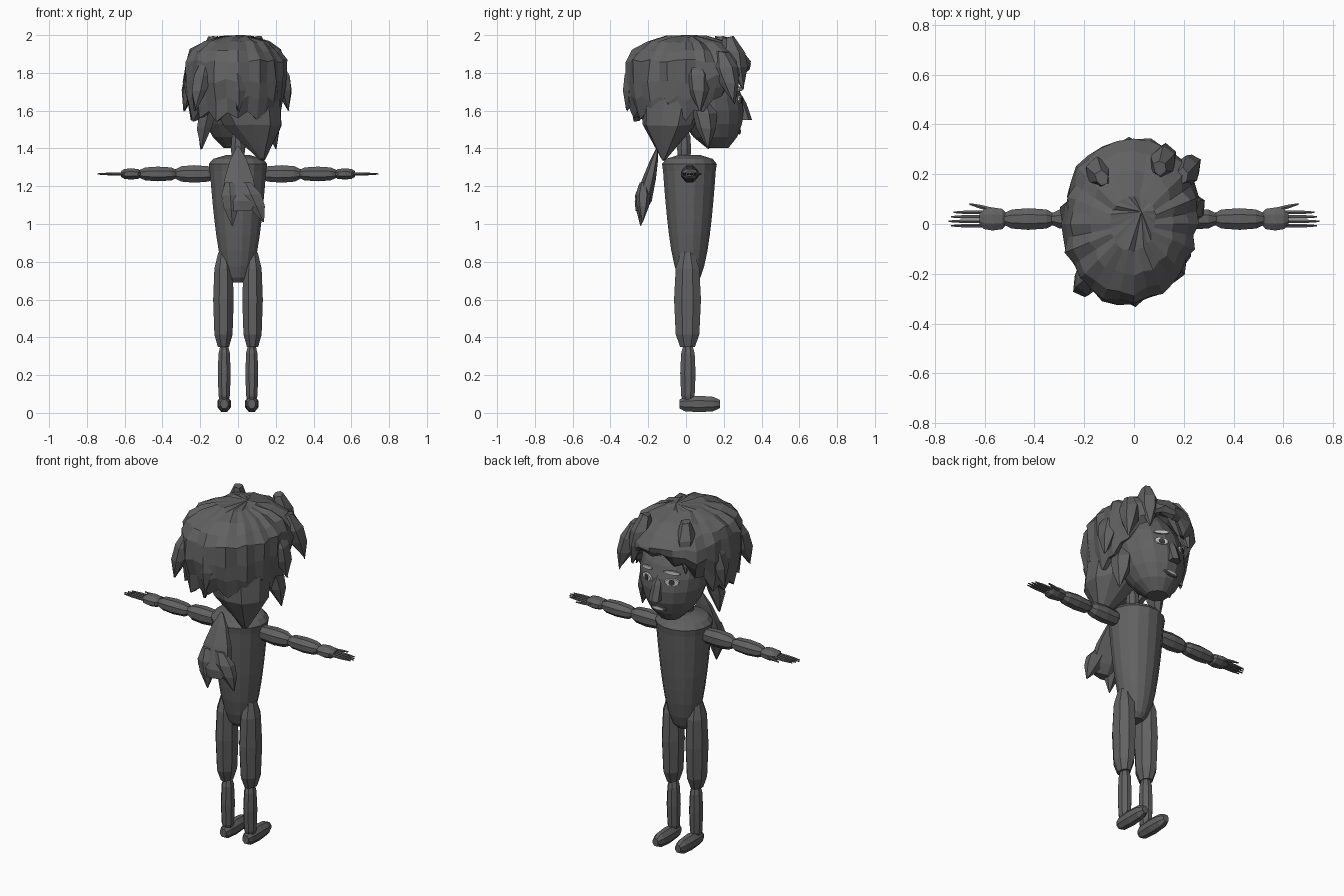
import bpy, bmesh, math, random
from mathutils import Vector

random.seed(4)
old = bpy.data.objects.get("Cube")
if old:
    bpy.data.objects.remove(old, do_unlink=True)


def material(name, value):
    mat = bpy.data.materials.new(name)
    mat.use_nodes = True
    colour = (value, value, value, 1)
    mat.diffuse_color = colour
    mat.node_tree.nodes["Principled BSDF"].inputs["Base Color"].default_value = colour
    return mat


grey = material("dark grey", 0.12)
pale = material("pale grey", 0.6)
black = material("near black", 0.05)

# Lengthwise outlines: position along the part and relative thickness
steps = [n / 8 for n in range(1, 8)]
bone = [(0, 0.55), (0.13, 0.88), (0.5, 1), (0.83, 0.88), (1, 0.5)]
finger = [(0, 1), (0.6, 0.9), (1, 0.4)]
strand = [(0, 0.5), (0.3, 1), (0.6, 0.8), (1, 0.05)]
tail = [(0, 0.07), (0.2, 0.45), (0.5, 0.8), (0.85, 1), (1, 0.6)]
plate = [(0, 1), (1, 0.9)]
round_ends = [(0.02, 0.3)] + [(f, math.sqrt(math.sin(math.pi * f))) for f in steps] + [(1, 0.3)]
pouch = [(0, 0.25), (0.04, 0.4)] + [(f, f ** 0.3) for f in steps] + [(0.93, 1), (0.97, 0.85), (1, 0.4)]


def finish(name, bm, mat):
    bmesh.ops.recalc_face_normals(bm, faces=bm.faces)
    mesh = bpy.data.meshes.new(name)
    bm.to_mesh(mesh)
    bm.free()
    mesh.materials.append(mat)
    obj = bpy.data.objects.new(name, mesh)
    bpy.context.scene.collection.objects.link(obj)
    return obj


def shape(name, start, end, width, depth, outline=bone, sides=8, mat=grey, jitter=0):
    """Elliptical tube from start to end, its thickness following an outline."""
    start, end = Vector(start), Vector(end)
    span = end - start
    along = max(range(3), key=lambda k: abs(span[k]))
    across, other = [k for k in range(3) if k != along]
    bm = bmesh.new()
    loops = []
    for place, size in outline:
        loop = []
        for i in range(sides):
            angle = math.tau * (i + 0.5) / sides
            point = start + span * place
            point[across] += width * size * math.cos(angle)
            point[other] += depth * size * math.sin(angle)
            point += Vector([random.uniform(-jitter, jitter) for axis in range(3)])
            loop.append(bm.verts.new(point))
        loops.append(loop)
    for low, high in zip(loops, loops[1:]):
        for i in range(sides):
            bm.faces.new((low[i - 1], low[i], high[i], high[i - 1]))
    bm.faces.new(loops[0])
    bm.faces.new(loops[-1])
    return finish(name, bm, mat)


def face_plate(name, x, z, width, height, mat, raised=0, radius=0.186, middle=0.113, roll=0):
    """Thin oval lying on the rounded front of the head."""
    obj = shape(name, (0, 0, 0), (0, 0.008, 0), width, height, plate, sides=10, mat=mat)
    out = x + 0.01
    obj.location = (x, middle + math.sqrt(radius ** 2 - out ** 2) - 0.003 + raised, z)
    obj.rotation_euler = (0, roll, -math.asin(out / radius))


# Torso, neck, head and nose
shape("torso", (0, 0.018, 0.69), (0, 0.018, 1.365), 0.158, 0.148, pouch, sides=16)
shape("neck", (0, -0.01, 1.3), (0, -0.01, 1.5), 0.04, 0.04)
shape("head", (-0.02, 0.17, 1.39), (0, 0.05, 1.95), 0.19, 0.19, round_ends, sides=16)
shape("nose", (-0.02, 0.315, 1.55), (-0.02, 0.27, 1.7), 0.035, 0.035, finger, sides=6)

arm_y, arm_z = 0.02, 1.265
for side, s in (("left", 1), ("right", -1)):
    # Leg
    hip, ankle = 0.077 * s, 0.073 * s
    shape(side + "_thigh", (hip, 0.008, 0.35), (hip, 0.008, 0.85), 0.059, 0.077)
    shape(side + "_shin", (ankle, 0.01, 0.05), (ankle, 0.01, 0.37), 0.037, 0.044)
    shape(side + "_foot", (ankle, -0.035, 0.047), (ankle, 0.18, 0.047), 0.038, 0.047)

    # Arm segments and palm
    for part, inner, outer, width, height in (("upper_arm", 0.13, 0.335, 0.046, 0.05),
                                              ("forearm", 0.325, 0.525, 0.047, 0.042),
                                              ("palm", 0.515, 0.62, 0.05, 0.032)):
        shape(f"{side}_{part}", (inner * s, arm_y, arm_z), (outer * s, arm_y, arm_z), width, height)

    # Fingers and thumb
    for n in range(4):
        y = arm_y + 0.018 * (1.5 - n)
        reach = 0.745 - 0.01 * abs(n - 2)
        shape(f"{side}_finger_{n + 1}", (0.6 * s, y, arm_z), (reach * s, y, arm_z), 0.009, 0.008, finger, sides=6)
    shape(side + "_thumb", (0.56 * s, 0.055, arm_z), (0.66 * s, 0.08, arm_z), 0.01, 0.009, finger, sides=6)

    # Eye and eyebrow
    x = 0.075 * s - 0.025
    face_plate(side + "_eye", x, 1.66, 0.042, 0.022, pale)
    face_plate(side + "_iris", x, 1.658, 0.018, 0.018, black, 0.003)
    face_plate(side + "_eyebrow", x, 1.715, 0.048, 0.012, pale, roll=0.15 * s)

# Mouth, lying on the narrower jaw
face_plate("lips", -0.02, 1.49, 0.05, 0.017, grey, 0, 0.134, 0.148)
face_plate("teeth", -0.02, 1.492, 0.036, 0.008, pale, 0.003, 0.134, 0.148)

# Hair cap: a dome above a skirt whose jagged hem rises over the face
count, dome_levels, skirt_levels = 32, 4, 3
bm = bmesh.new()
rings = []
for level in range(dome_levels + skirt_levels):
    ring = []
    for i in range(count):
        angle = math.tau * i / count
        tooth = i % 2
        reach = 0.325 - 0.03 * math.cos(2 * angle) - 0.04 * max(0, math.cos(angle + 0.6)) - 0.01 * tooth
        hem = 1.55 + 0.24 * max(0, math.sin(angle)) ** 2 + 0.04 * tooth
        if level < dome_levels:
            tilt = (level + 1) / 3
            scale, z = math.sin(tilt), 1.82 + 0.18 * math.cos(tilt)
        else:
            fall = (level - dome_levels + 1) / skirt_levels
            scale, z = 1 - 0.13 * fall ** 2, 1.85 + (hem - 1.85) * fall
        scale *= reach * random.uniform(0.95, 1.04)
        z += random.uniform(-0.01, 0.01)
        ring.append(bm.verts.new((scale * math.cos(angle), scale * math.sin(angle), z)))
    rings.append(ring)
crown = bm.verts.new((0.03, 0.05, 2))
for i in range(count):
    bm.faces.new((crown, rings[0][i - 1], rings[0][i]))
    for upper, lower in zip(rings, rings[1:]):
        bm.faces.new((upper[i - 1], lower[i - 1], lower[i], upper[i]))
hair = finish("hair_cap", bm, grey)
thick = hair.modifiers.new("thickness", "SOLIDIFY")
thick.thickness = 0.035
thick.offset = -1

# Back hair tapering to the nape
shape("nape_hair", (0, -0.04, 1.8), (0.13, -0.12, 1.34), 0.2, 0.18, strand, sides=10, jitter=0.008)

# Loose locks: direction in degrees, distance out and height of the tip
locks = ((15, 0.28, 1.6), (45, 0.36, 1.64), (30, 0.23, 1.4), (65, 0.33, 1.72), (125, 0.3, 1.72),
         (170, 0.29, 1.6), (190, 0.2, 1.4), (230, 0.35, 1.6), (270, 0.31, 1.6), (305, 0.2, 1.45))
for n, (heading, out, height) in enumerate(locks):
    angle = math.radians(heading)
    tip = Vector((out * math.cos(angle), out * math.sin(angle), height))
    root = tip * 0.75
    root.z = height + 0.27
    shape(f"hair_lock_{n + 1}", root, tip, 0.055, 0.065, strand, sides=6, jitter=0.006)

# Hanging tail behind the back, with a forked end
shape("back_tail", (0, -0.15, 1.41), (0.01, -0.24, 1.07), 0.11, 0.045, tail, sides=6)
shape("tail_short_point", (-0.045, -0.225, 1.22), (-0.03, -0.24, 0.99), 0.055, 0.04, strand, sides=6)
shape("tail_long_point", (0.04, -0.225, 1.22), (0.135, -0.23, 1.01), 0.065, 0.04, strand, sides=6)
